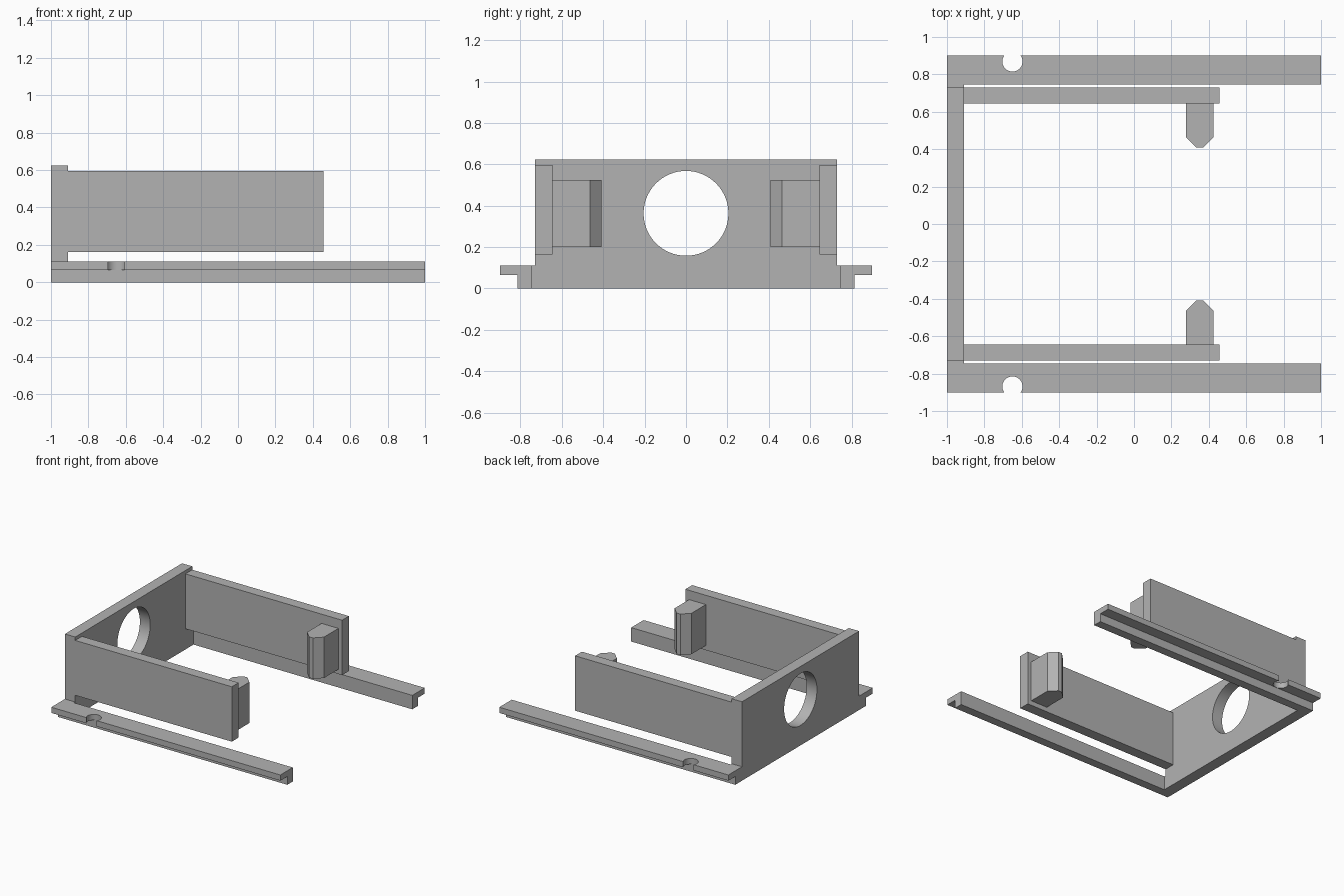
import bpy, bmesh, math
from mathutils import Vector

cube = bpy.data.objects.get("Cube")
if cube:
    bpy.data.objects.remove(cube, do_unlink=True)

grey = bpy.data.materials.new("plain grey")
grey.use_nodes = True
grey.diffuse_color = (0.45, 0.45, 0.45, 1)
grey.node_tree.nodes["Principled BSDF"].inputs["Base Color"].default_value = grey.diffuse_color


def extrude(name, points, axis, start, end):
    """Extrude a 2D outline: (y, z) along x, or (x, y) along z."""
    bm = bmesh.new()
    place = (lambda a, b: (start, a, b)) if axis == "x" else (lambda a, b: (a, b, start))
    step = Vector((end - start, 0, 0)) if axis == "x" else Vector((0, 0, end - start))
    face = bm.faces.new([bm.verts.new(place(a, b)) for a, b in points])
    grown = bmesh.ops.extrude_face_region(bm, geom=[face])
    bmesh.ops.translate(bm, vec=step, verts=[v for v in grown["geom"] if isinstance(v, bmesh.types.BMVert)])
    bmesh.ops.recalc_face_normals(bm, faces=bm.faces)
    mesh = bpy.data.meshes.new(name)
    bm.to_mesh(mesh)
    bm.free()
    obj = bpy.data.objects.new(name, mesh)
    bpy.context.collection.objects.link(obj)
    mesh.materials.append(grey)
    return obj


def circle(a, b, radius, count=64):
    turns = [2 * math.pi * i / count for i in range(count)]
    return [(a + radius * math.cos(t), b + radius * math.sin(t)) for t in turns]


def cut(obj, cutter):
    """Subtract the cutter, then discard it; keep flat faces crisp."""
    cutter.hide_render = True
    bpy.ops.object.select_all(action="DESELECT")
    bpy.context.view_layer.objects.active = obj
    obj.select_set(True)
    mod = obj.modifiers.new("cut", "BOOLEAN")
    mod.object = cutter
    mod.operation = "DIFFERENCE"
    mod.solver = "EXACT"
    bpy.ops.object.modifier_apply(modifier=mod.name)
    bpy.data.objects.remove(cutter, do_unlink=True)
    bpy.ops.object.shade_smooth_by_angle(angle=math.radians(30))


# End wall with feet that meet the rails, and a round opening
half = [(0.745, 0), (0.745, 0.11), (0.73, 0.11), (0.73, 0.623)]
wall = extrude("end_wall", half + [(-y, z) for y, z in reversed(half)], "x", -1, -0.91)
cut(wall, extrude("opening_cutter", circle(0, 0.363, 0.205), "x", -1.1, -0.8))

for side, s in (("front", -1), ("back", 1)):
    # Stepped rail with a round notch in its lip
    step = [(0.745, 0), (0.814, 0), (0.814, 0.065), (0.9, 0.065), (0.9, 0.11), (0.745, 0.11)]
    rail = extrude(side + "_rail", [(s * y, z) for y, z in step], "x", -1, 1)
    cut(rail, extrude("notch_cutter", circle(-0.65, s * 0.869, 0.054, 48), "z", -0.1, 0.2))

    # Raised side arm
    arm = [(0.645, 0.163), (0.73, 0.163), (0.73, 0.596), (0.645, 0.596)]
    extrude(side + "_arm", [(s * y, z) for y, z in arm], "x", -0.91, 0.457)

    # Pointed catch on the inside of the arm
    catch = [(0.278, 0.645), (0.278, 0.465), (0.335, 0.408),
             (0.368, 0.408), (0.425, 0.465), (0.425, 0.645)]
    extrude(side + "_catch", [(x, s * y) for x, y in catch], "z", 0.2, 0.523)
